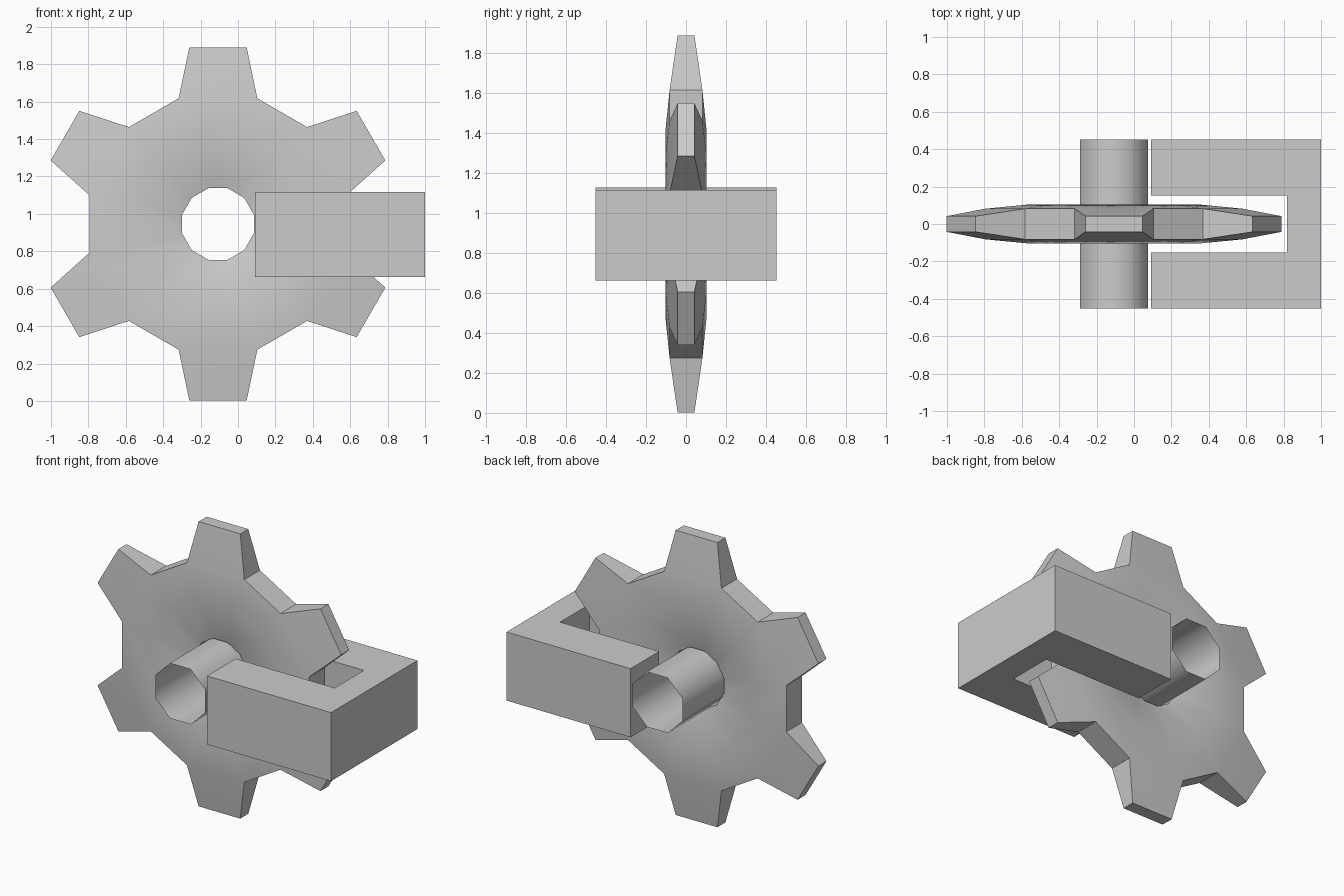
import bpy, bmesh
from math import sin, cos, radians

if "Cube" in bpy.data.objects:
    bpy.data.objects.remove(bpy.data.objects["Cube"])

CX, CZ = -0.107, 0.946   # wheel axis


def finish(name, bm, smooth_angle=None):
    bmesh.ops.recalc_face_normals(bm, faces=bm.faces)
    me = bpy.data.meshes.new(name)
    bm.to_mesh(me)
    bm.free()
    ob = bpy.data.objects.new(name, me)
    bpy.context.collection.objects.link(ob)
    if smooth_angle:
        bpy.ops.object.select_all(action='DESELECT')
        ob.select_set(True)
        bpy.context.view_layer.objects.active = ob
        bpy.ops.object.shade_smooth_by_angle(angle=radians(smooth_angle))
    return ob


def ring(bm, radius, y, angles):
    return [bm.verts.new((CX + radius * sin(radians(a)), y, CZ + radius * cos(radians(a))))
            for a in angles]


# Six-toothed wheel: dished around the bore, tapering toward the tooth tips
bm = bmesh.new()
even = [-15 + 30 * i for i in range(12)]
roots = [60 * i + s for i in range(6) for s in (-17.4, 17.4)]
tips = [60 * i + s for i in range(6) for s in (-9.2, 9.2)]
sides = []
for s in (-1, 1):
    bore = ring(bm, 0.198, s * 0.03, even)
    ridge = ring(bm, 0.485, s * 0.103, even)
    root = ring(bm, 0.704, s * 0.082, roots)
    tip = ring(bm, 0.957, s * 0.042, tips)
    outline = []
    for i in range(12):
        j = (i + 1) % 12
        bm.faces.new((bore[i], bore[j], ridge[j], ridge[i]))
        bm.faces.new((ridge[i], ridge[j], root[j], root[i]))
        if i % 2 == 0:
            bm.faces.new((root[i], root[j], tip[j], tip[i]))
            outline += [root[i], tip[i], tip[j], root[j]]
    sides.append((bore, outline))
for front, back in zip(*sides):
    n = len(front)
    for i in range(n):
        j = (i + 1) % n
        bm.faces.new((front[i], front[j], back[j], back[i]))
finish("toothed_wheel", bm, 30)

# Hollow eight-sided axle tube, open at both ends
bm = bmesh.new()
octagon = [22.5 + 45 * i for i in range(8)]
a, b = ring(bm, 0.198, -0.453, octagon), ring(bm, 0.198, 0.453, octagon)
for i in range(8):
    j = (i + 1) % 8
    bm.faces.new((a[i], a[j], b[j], b[i]))
finish("axle_tube", bm, 60)

# U-shaped bracket straddling the wheel
bm = bmesh.new()
profile = [(0.09, -0.453), (1.0, -0.453), (1.0, 0.453), (0.09, 0.453),
           (0.09, 0.153), (0.817, 0.153), (0.817, -0.153), (0.09, -0.153)]
face = bm.faces.new([bm.verts.new((x, y, 0.662)) for x, y in profile])
res = bmesh.ops.extrude_face_region(bm, geom=[face])
top = [v for v in res["geom"] if isinstance(v, bmesh.types.BMVert)]
bmesh.ops.translate(bm, verts=top, vec=(0, 0, 0.455))
finish("fork_bracket", bm)
